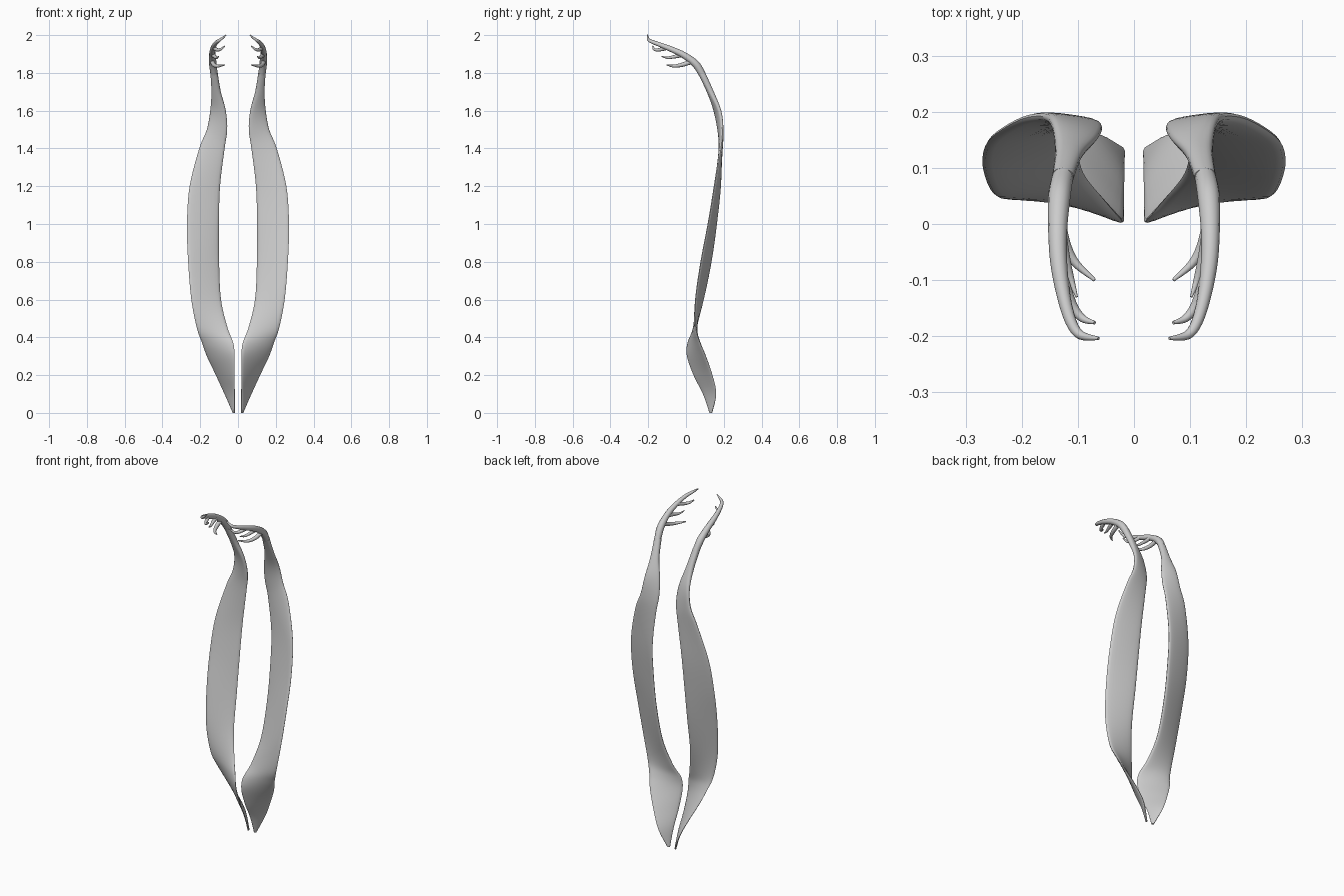
import bpy
import bmesh
import math
from mathutils import Vector

cube = bpy.data.objects.get("Cube")
if cube:
    bpy.data.objects.remove(cube, do_unlink=True)

grey = bpy.data.materials.new("plain grey")
grey.use_nodes = True
COLOUR = (0.6, 0.6, 0.6, 1)
grey.diffuse_color = COLOUR
grey.node_tree.nodes["Principled BSDF"].inputs["Base Color"].default_value = COLOUR


def smooth_rows(rows, steps):
    """Pass a smooth spline through rows of numbers."""
    padded = [rows[0]] + list(rows) + [rows[-1]]
    result = []
    for i in range(len(rows) - 1):
        for s in range(steps):
            t = s / steps
            result.append([
                b + t / 2 * (c - a + t * (2 * a - 5 * b + 4 * c - d + t * (3 * (b - c) + d - a)))
                for a, b, c, d in zip(*padded[i:i + 4])])
    result.append(list(rows[-1]))
    return result


def tangent(points, i):
    return (points[min(i + 1, len(points) - 1)] - points[max(i - 1, 0)]).normalized()


def loft(name, frames, sides=16, power=1.0):
    """Skin rounded sections (centre, half width, half depth) and mirror them."""
    bm = bmesh.new()
    rings = []
    for centre, wide, deep in frames:
        ring = []
        for k in range(sides):
            angle = math.tau * k / sides
            c, s = math.cos(angle), math.sin(angle)
            s = math.copysign(abs(s) ** power, s)
            ring.append(bm.verts.new(centre + wide * c + deep * s))
        rings.append(ring)
    for low, high in zip(rings, rings[1:]):
        for k in range(sides):
            n = (k + 1) % sides
            bm.faces.new((low[k], low[n], high[n], high[k]))
    bm.faces.new(rings[0][::-1])
    bm.faces.new(rings[-1])
    bmesh.ops.recalc_face_normals(bm, faces=bm.faces)
    mesh = bpy.data.meshes.new(name)
    bm.to_mesh(mesh)
    bm.free()
    mesh.materials.append(grey)
    obj = bpy.data.objects.new(name, mesh)
    bpy.context.collection.objects.link(obj)
    obj.modifiers.new("mirror", "MIRROR")
    bpy.ops.object.select_all(action="DESELECT")
    obj.select_set(True)
    bpy.context.view_layer.objects.active = obj
    bpy.ops.object.shade_smooth_by_angle(angle=math.radians(50))
    return obj


def blade(name, rows):
    """Twisted strip; each row is inner x, y, outer x, y, height, thickness."""
    rows = smooth_rows(rows, 5)
    inner = [Vector((r[0], r[1], r[4])) for r in rows]
    outer = [Vector((r[2], r[3], r[4])) for r in rows]
    mids = [(a + b) / 2 for a, b in zip(inner, outer)]
    frames = []
    for i, row in enumerate(rows):
        wide = (outer[i] - inner[i]) / 2
        deep = wide.cross(tangent(mids, i)).normalized() * row[5] / 2
        frames.append((mids[i], wide, deep))
    return loft(name, frames, sides=20, power=0.7)


def branch(name, rows):
    """Tapered round branch; each row is x, y, z, radius."""
    rows = smooth_rows(rows, 6)
    mids = [Vector(r[:3]) for r in rows]
    frames = []
    side = Vector((1, 0, 0))
    for i, row in enumerate(rows):
        t = tangent(mids, i)
        side = (side - t * side.dot(t)).normalized()
        frames.append((mids[i], side * row[3], t.cross(side) * row[3]))
    return loft(name, frames, sides=12)


# Long twisted blades, from the pointed foot to the narrow neck
blade("blade", [
    (.018, .125, .026, .138, 0, .01),
    (.018, .09, .07, .16, .1, .014),
    (.018, .04, .117, .14, .2, .016),
    (.018, .006, .165, .105, .3, .018),
    (.025, .01, .19, .075, .37, .02),
    (.055, .045, .218, .052, .45, .022),
    (.09, .09, .247, .052, .6, .022),
    (.1, .132, .264, .08, .8, .022),
    (.101, .16, .27, .118, 1, .022),
    (.095, .18, .256, .152, 1.2, .022),
    (.071, .182, .205, .185, 1.4, .022),
    (.057, .172, .165, .192, 1.5, .024),
    (.065, .152, .147, .18, 1.6, .028),
    (.092, .122, .14, .135, 1.7, .033),
    (.108, .08, .146, .085, 1.8, .036),
])

# Curved arms that reach forward from the blades
branch("arm", [
    (.127, .085, 1.795, .019),
    (.133, .05, 1.848, .02),
    (.136, -.01, 1.893, .017),
    (.134, -.07, 1.922, .015),
    (.125, -.13, 1.946, .012),
    (.112, -.175, 1.963, .01),
    (.095, -.198, 1.975, .008),
    (.063, -.204, 2, .003),
])

# Prongs that split off the arms and bend inwards
branch("lower_prong", [
    (.135, .03, 1.86, .013),
    (.128, -.02, 1.843, .011),
    (.108, -.065, 1.836, .008),
    (.07, -.1, 1.842, .003),
])
branch("middle_prong", [
    (.132, -.02, 1.895, .012),
    (.122, -.065, 1.885, .009),
    (.112, -.1, 1.88, .006),
    (.102, -.13, 1.888, .002),
])
branch("upper_prong", [
    (.127, -.1, 1.932, .011),
    (.11, -.145, 1.922, .009),
    (.092, -.168, 1.925, .007),
    (.07, -.176, 1.942, .003),
])
